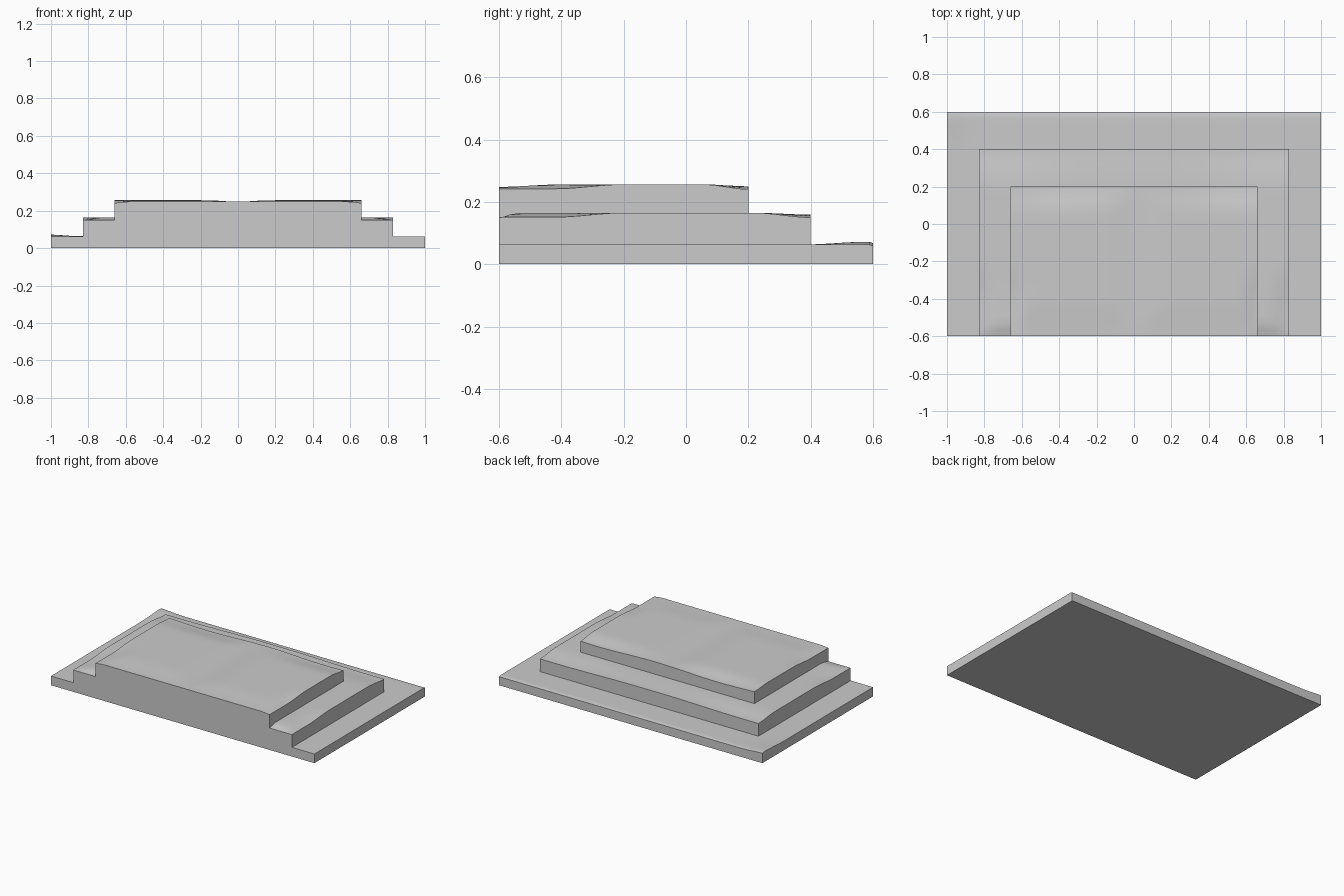
import bpy
import bmesh
import math

cube = bpy.data.objects.get("Cube")
if cube:
    bpy.data.objects.remove(cube, do_unlink=True)

stone = bpy.data.materials.new("grey stone")
stone.use_nodes = True
stone.diffuse_color = (0.6, 0.6, 0.6, 1)
stone.node_tree.nodes["Principled BSDF"].inputs["Base Color"].default_value = (0.6, 0.6, 0.6, 1)

FRONT = -0.6


def ramp(a, b, t):
    """Smooth step from 0 at a to 1 at b."""
    t = min(1, max(0, (t - a) / (b - a)))
    return t * t * (3 - 2 * t)


def stops(low, high, count):
    """Even grid lines with extra ones close to both edges."""
    rim = [0.0, 0.012, 0.035, 0.07]
    inner = [low + 0.11 + (high - low - 0.22) * i / count for i in range(count + 1)]
    return [low + r for r in rim] + inner + [high - r for r in reversed(rim)]


def worn_tier(name, half_width, back, base, height):
    """A slab whose top follows height(x, y) and whose walls drop to base."""
    bm = bmesh.new()
    rows = [[bm.verts.new((x, y, height(x, y))) for x in stops(-half_width, half_width, 22)]
            for y in stops(FRONT, back, 16)]
    for lower, upper in zip(rows, rows[1:]):
        for i in range(len(lower) - 1):
            bm.faces.new((lower[i], lower[i + 1], upper[i + 1], upper[i]))
    rim = [e for e in bm.edges if e.is_boundary]
    walls = bmesh.ops.extrude_edge_only(bm, edges=rim)["geom"]
    for v in walls:
        if isinstance(v, bmesh.types.BMVert):
            v.co.z = base
    bmesh.ops.holes_fill(bm, edges=[e for e in bm.edges if e.is_boundary], sides=0)
    bmesh.ops.recalc_face_normals(bm, faces=bm.faces)
    mesh = bpy.data.meshes.new(name)
    bm.to_mesh(mesh)
    bm.free()
    mesh.materials.append(stone)
    obj = bpy.data.objects.new(name, mesh)
    bpy.context.collection.objects.link(obj)
    bpy.ops.object.select_all(action="DESELECT")
    obj.select_set(True)
    bpy.context.view_layer.objects.active = obj
    bpy.ops.object.shade_smooth_by_angle(angle=math.radians(35))
    return obj


# Wide bottom step, slightly raised at its far left corner
def bottom_height(x, y):
    lift = 0.009 * (1 - ramp(-1, -0.84, x)) * ramp(0.38, 0.58, y)
    return 0.063 + lift - 0.004 * ramp(0.585, 0.6, y)


# Middle step, worn at its back corners and toward the front
def middle_height(x, y):
    side = ramp(0.72, 0.83, abs(x))
    wear = 0.014 * side * (1 - ramp(-0.42, -0.2, y))
    corner = ramp(0.22, 0.4, y) * (0.006 + 0.009 * ramp(0.1, 0.7, abs(x)))
    front = 0.015 * (1 - ramp(FRONT, -0.54, y))
    return 0.165 - max(wear, corner, front)


# Top step, with a shallow hollow in the middle and a worn back edge
def top_height(x, y):
    hollow = 0.008 * (1 - ramp(0.0, 0.17, abs(x)))
    side = 0.014 * ramp(0.56, 0.66, abs(x)) * (1 - ramp(-0.42, -0.2, y))
    front = 0.008 * (1 - ramp(FRONT, -0.4, y))
    edge = ramp(0.06, 0.2, y) * (0.012 + 0.006 * math.cos(7 * x + 2.6))
    return 0.256 - max(hollow, side, front, edge)


worn_tier("bottom_step", 1.0, 0.6, 0.0, bottom_height)
worn_tier("middle_step", 0.83, 0.4, 0.063, middle_height)
worn_tier("top_step", 0.66, 0.2, 0.15, top_height)
